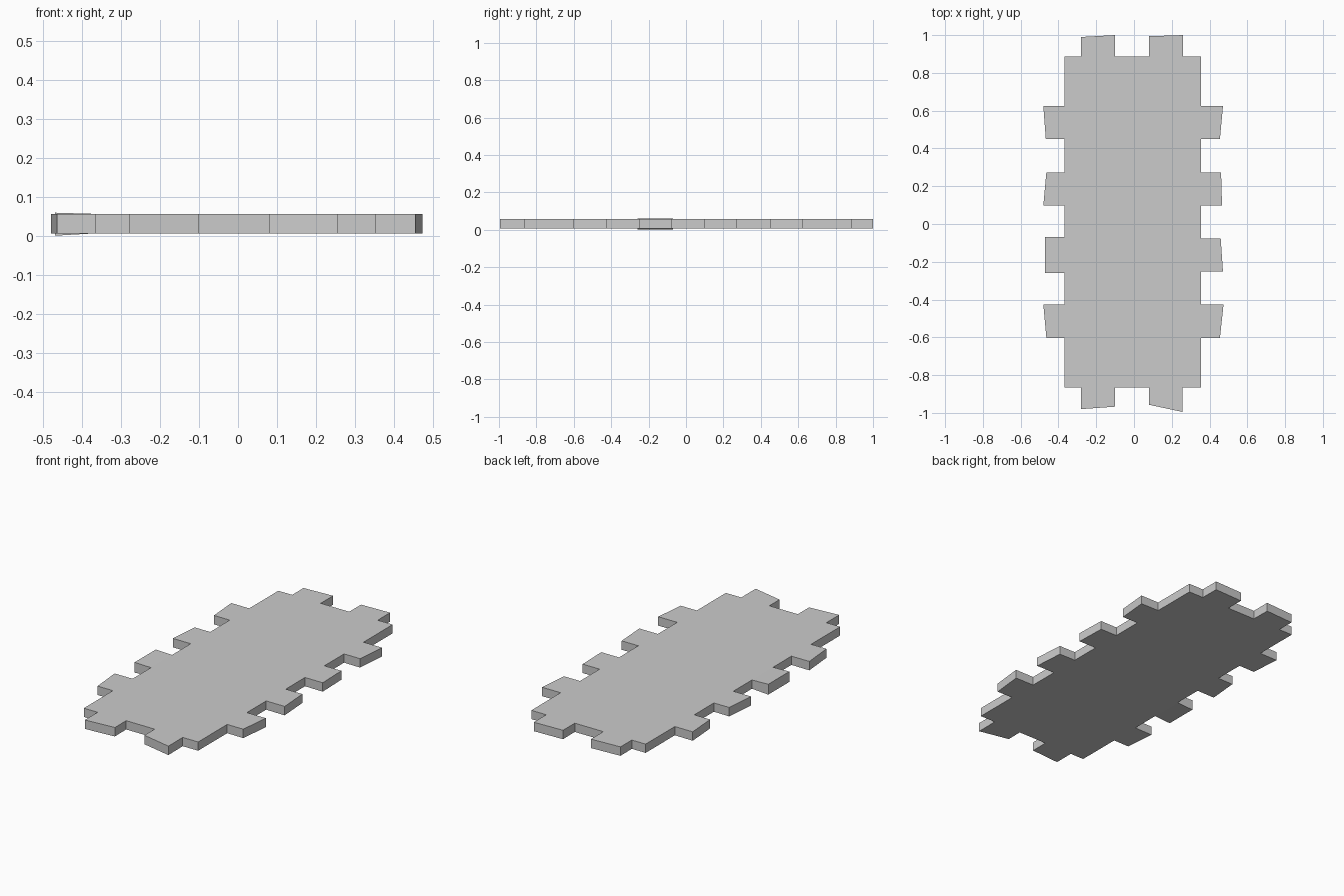
import bpy, bmesh

if "Cube" in bpy.data.objects:
    bpy.data.objects.remove(bpy.data.objects["Cube"])

X0, X1, Y0, Y1 = -0.367, 0.354, -0.865, 0.888
BOTTOM, TOP = 0.008, 0.058

# Tabs per side, counter-clockwise: (start, end, outer reach at start, outer reach at end)
front = [(-0.28, -0.10, -0.98, -0.967), (0.08, 0.257, -0.957, -0.995)]
right = [(-0.603, -0.426, 0.455, 0.474), (-0.252, -0.076, 0.471, 0.459),
         (0.098, 0.273, 0.466, 0.461), (0.45, 0.625, 0.455, 0.471)]
back = [(0.26, 0.08, 1.0, 0.994), (-0.10, -0.28, 1.0, 0.99)]
left = [(0.625, 0.45, -0.48, -0.467), (0.273, 0.098, -0.464, -0.48),
        (-0.07, -0.26, -0.47, -0.47), (-0.426, -0.603, -0.48, -0.464)]

bm = bmesh.new()


def pair(x, y, low=BOTTOM, high=TOP):
    return bm.verts.new((x, y, low)), bm.verts.new((x, y, high))


def wall(a, b):
    bm.faces.new((a[0], b[0], b[1], a[1]))


ring = []      # body outline
bases = set()  # outline segments covered by tabs


def add_side(corner, tabs, edge, along_x):
    ring.append(pair(*corner))
    for start, end, reach_a, reach_b in tabs:
        put = (lambda t, d, *z: pair(t, d, *z)) if along_x else (lambda t, d, *z: pair(d, t, *z))
        a, b = put(start, edge), put(end, edge)
        bases.add(len(ring))
        ring.extend((a, b))
        # left middle tab is slightly thicker
        z = (0.002, 0.061) if tabs is left and start == -0.07 else (BOTTOM - 0.001, TOP)
        c, d = put(start, reach_a, *z), put(end, reach_b, *z)
        for p, q in ((a, c), (c, d), (d, b)):
            wall(p, q)
        bm.faces.new((a[1], c[1], d[1], b[1]))
        bm.faces.new((b[0], d[0], c[0], a[0]))


add_side((X0, Y0), front, Y0, True)
add_side((X1, Y0), right, X1, False)
add_side((X1, Y1), back, Y1, True)
add_side((X0, Y1), left, X0, False)

# Body edge walls and the two large faces
for i, p in enumerate(ring):
    if i not in bases:
        wall(p, ring[(i + 1) % len(ring)])
bm.faces.new([p[1] for p in ring])
bm.faces.new([p[0] for p in reversed(ring)])
bmesh.ops.recalc_face_normals(bm, faces=bm.faces)
for v in bm.verts:
    v.co.z = max(0, v.co.z - 0.001)

mesh = bpy.data.meshes.new("tabbed_panel")
bm.to_mesh(mesh)
bm.free()
bpy.context.collection.objects.link(bpy.data.objects.new("tabbed_panel", mesh))
